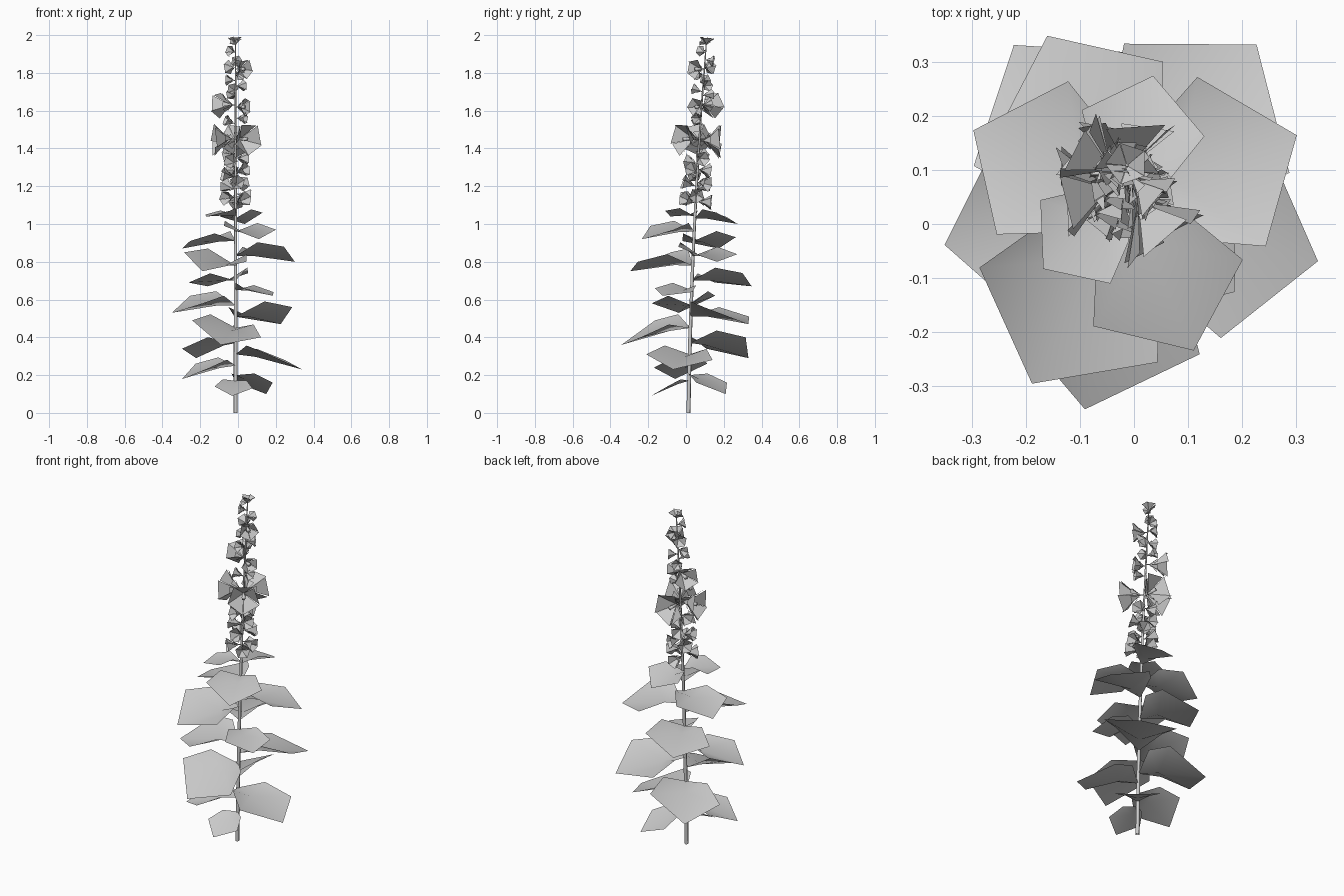
import bpy, math, random
from mathutils import Vector

if "Cube" in bpy.data.objects:
    bpy.data.objects.remove(bpy.data.objects["Cube"])
random.seed(4)


def stem_at(z):
    return Vector((-0.013, 0.013 + 0.015 * z + 0.017 * z * z, z))


def polar(az, r, z=0.0):
    a = math.radians(az)
    return Vector((r * math.cos(a), r * math.sin(a), z))


def make(name, verts, faces, smooth=False):
    me = bpy.data.meshes.new(name)
    me.from_pydata([tuple(v) for v in verts], [], faces)
    me.update()
    me.polygons.foreach_set("use_smooth", [smooth] * len(faces))
    ob = bpy.data.objects.new(name, me)
    bpy.context.collection.objects.link(ob)
    return ob


def tube(name, path, radii, sides):
    """Tapered tube along a list of points."""
    verts, faces = [], []
    axis = (path[-1] - path[0]).normalized()
    u = axis.orthogonal().normalized()
    w = axis.cross(u)
    for p, r in zip(path, radii):
        for i in range(sides):
            a = 2 * math.pi * i / sides
            verts.append(p + r * (math.cos(a) * u + math.sin(a) * w))
    for k in range(len(path) - 1):
        for i in range(sides):
            j = (i + 1) % sides
            faces.append((k * sides + i, k * sides + j,
                          (k + 1) * sides + j, (k + 1) * sides + i))
    faces.append(tuple(range((len(path) - 1) * sides, len(path) * sides)))
    return make(name, verts, faces, True)


# Main stem, leaning gently backwards
heights = [0, 0.4, 0.8, 1.2, 1.6, 1.97]
tube("stem", [stem_at(z) for z in heights],
     [0.011, 0.010, 0.009, 0.007, 0.005, 0.003], 6)


# Broad folded leaves: attach height, direction, length, tip z, left z, right z
def leaf(z0, az, length, zt, zl, zr):
    o = stem_at(z0)

    def pt(angle, r, z):
        p = o + polar(az + angle, r * length)
        p.z = z
        return p

    near_l = pt(52, 0.40, z0 + 0.6 * (zl - z0) + 0.13 * length)
    near_r = pt(-52, 0.40, z0 + 0.6 * (zr - z0) + 0.13 * length)
    rib = pt(0, 0.30, z0 + 0.3 * (zt - z0) + 0.03 * length)
    verts = [o, rib, pt(0, 1.01, zt), pt(39, 0.80, zl), near_l,
             pt(-39, 0.80, zr), near_r]
    make("leaf", verts, [(0, 1, 4), (1, 2, 3, 4), (0, 6, 1), (1, 6, 5, 2)], True)


for row in [(0.17, -95, 0.20, 0.09, 0.13, 0.14),
            (0.20, 50, 0.25, 0.10, 0.16, 0.16),
            (0.25, 195, 0.29, 0.18, 0.24, 0.26),
            (0.31, -14, 0.36, 0.23, 0.28, 0.31),
            (0.37, 124, 0.37, 0.29, 0.34, 0.40),
            (0.45, 258, 0.37, 0.36, 0.40, 0.49),
            (0.51, 52, 0.385, 0.47, 0.51, 0.56),
            (0.57, 191, 0.34, 0.53, 0.58, 0.62),
            (0.65, -38, 0.25, 0.62, 0.64, 0.66),
            (0.70, 115, 0.345, 0.67, 0.69, 0.74),
            (0.78, 242, 0.37, 0.75, 0.80, 0.85),
            (0.83, 22, 0.335, 0.80, 0.84, 0.88),
            (0.91, 155, 0.31, 0.87, 0.91, 0.93),
            (0.96, -66, 0.30, 0.92, 0.97, 0.99),
            (1.03, 78, 0.23, 1.00, 1.04, 1.06),
            (1.04, 220, 0.20, 1.04, 1.07, 1.05)]:
    leaf(*row)


# Trumpet flowers: five separate petals, a small calyx behind and a pistil
def flower(z, az, dist, radius, pitch=0.0):
    o = stem_at(z)
    d = polar(az, math.cos(pitch), math.sin(pitch))
    u = Vector((0, 0, 1)).cross(d).normalized()
    w = d.cross(u)
    spin = random.uniform(0, 1.2)

    def star(name, throat, rim, r, half, twist):
        verts, faces = [], []
        for i in range(5):
            a = spin + 2 * math.pi * i / 5
            n = len(verts)
            verts.append(o + d * throat)
            for s in (-1, 1):
                t = a + s * half
                verts.append(o + d * (rim + s * twist)
                             + r * (math.cos(t) * u + math.sin(t) * w))
            faces.append((n, n + 1, n + 2))
        make(name, verts, faces)

    star("flower_petals", dist * 0.3, dist, radius, 0.62, 0.06 * radius)
    star("calyx", dist * 0.15, dist * 0.55, radius * 0.5, 0.4, 0.0)
    tube("flower_stalk", [o, o + d * dist * 0.35], [0.003, 0.003], 4)
    if radius > 0.045:
        tube("pistil", [o + d * dist * 0.3, o + d * dist * 0.85],
             [0.006, 0.012], 5)


# Open blooms
for row in [(1.45, -55, 0.12, 0.09), (1.45, 188, 0.115, 0.09),
            (1.44, 88, 0.11, 0.095), (1.63, 147, 0.11, 0.072),
            (1.62, -30, 0.065, 0.05), (1.82, -45, 0.075, 0.055),
            (1.83, 140, 0.05, 0.04)]:
    flower(*row)

# Small buds spiralling up the spike, below and between the blooms
for i, z in enumerate([1.11, 1.12, 1.14, 1.16, 1.18, 1.20, 1.22, 1.25, 1.27,
                       1.29, 1.32, 1.35, 1.37]):
    flower(z, 310 + i * 137.5, 0.085 - 0.002 * i, 0.042,
           random.uniform(-0.2, 0.4))
for i, z in enumerate([1.53, 1.56, 1.68, 1.70, 1.73, 1.76, 1.79, 1.87, 1.91]):
    flower(z, 200 + i * 137.5, 0.06 - 0.002 * i, 0.032,
           random.uniform(-0.2, 0.4))

# Closing tuft at the top
flower(1.94, 90, 0.045, 0.04, 1.45)
flower(1.95, 250, 0.03, 0.025, 0.6)
